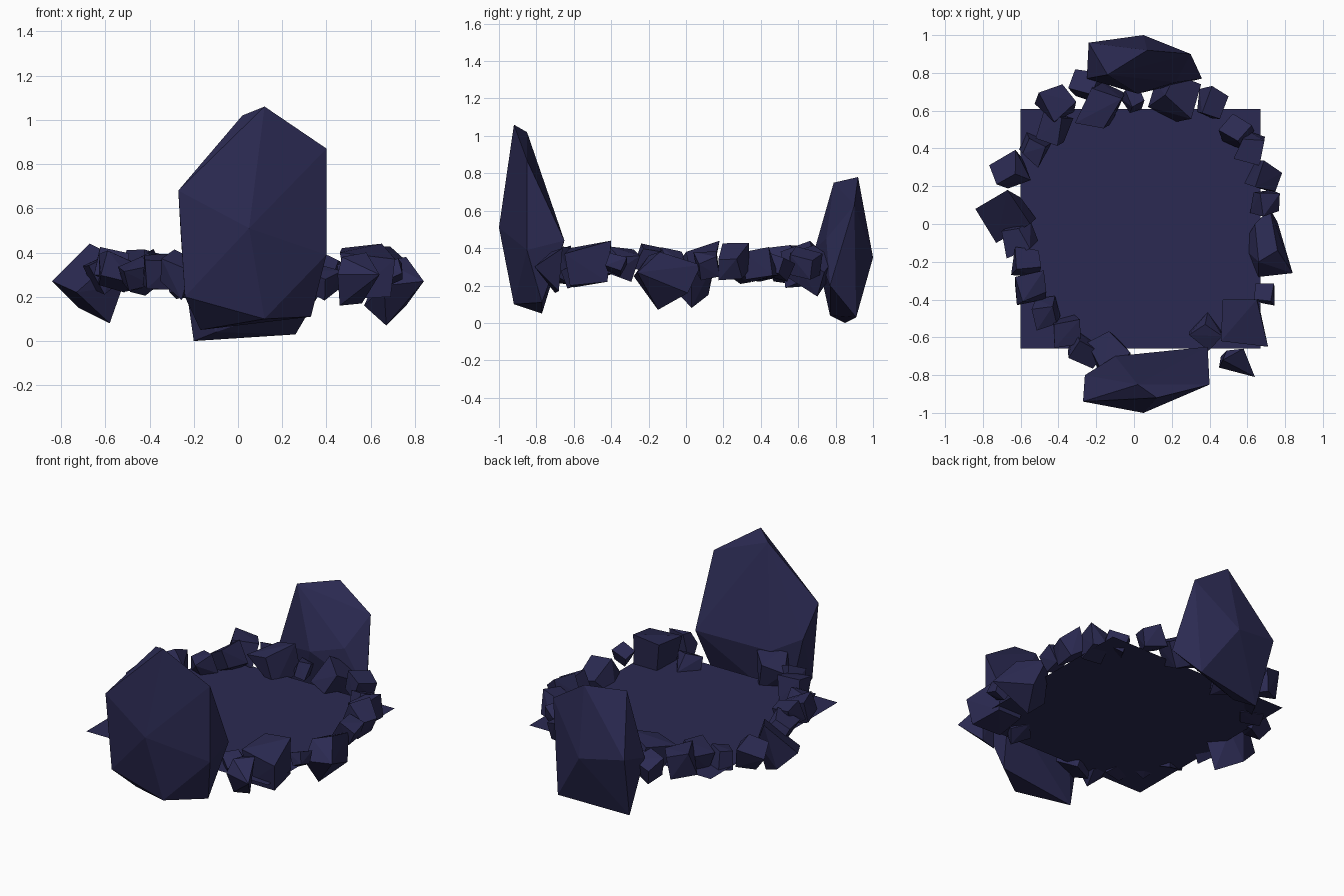
import bpy, bmesh, math, random
from mathutils import Vector, Euler

random.seed(7)

stone = bpy.data.materials.new("dark indigo stone")
stone.diffuse_color = (0.024, 0.023, 0.084, 1)


def finish(name, bm):
    bmesh.ops.recalc_face_normals(bm, faces=bm.faces)
    me = bpy.data.meshes.new(name)
    bm.to_mesh(me)
    bm.free()
    me.materials.append(stone)
    ob = bpy.data.objects.new(name, me)
    bpy.context.collection.objects.link(ob)
    return ob


def hull_rock(name, pts):
    """Faceted boulder: convex hull of a few corner points."""
    bm = bmesh.new()
    for p in pts:
        bm.verts.new(p)
    bmesh.ops.convex_hull(bm, input=bm.verts)
    junk = [v for v in bm.verts if not v.link_faces]
    bmesh.ops.delete(bm, geom=junk, context='VERTS')
    bmesh.ops.dissolve_limit(bm, angle_limit=math.radians(3),
                             verts=bm.verts, edges=bm.edges)
    return finish(name, bm)


def small_rock(name, x, y, z, r, turn):
    """Jittered, tilted cube; turn is its heading in degrees."""
    rot = Euler((random.uniform(-.5, .5), random.uniform(-.5, .5),
                 math.radians(turn))).to_matrix()
    pts = []
    for i in range(8):
        c = Vector((1 if i & 1 else -1, 1 if i & 2 else -1, 1 if i & 4 else -1))
        c = Vector([a * random.uniform(.5, .9) for a in c]) * r * 0.9
        pts.append(rot @ c + Vector((x, y, z)))
    hull_rock(name, pts)


# tall standing slab at the front
hull_rock("front_slab", [
    (-.27, -.94, .68), (.05, -1, .51), (.12, -.92, 1.06), (.02, -.85, 1.02),
    (.40, -.85, .87), (.40, -.85, .39), (.12, -.92, .10), (-.24, -.92, .20),
    (.39, -.65, .44), (-.10, -.70, .42), (-.26, -.80, .50),
    (-.17, -.77, .05), (.33, -.77, .11)])

# shorter standing slab at the back
hull_rock("back_slab", [
    (-.14, .79, .75), (.07, .92, .78), (.30, .90, .63), (.05, 1, .35),
    (-.24, .96, .40), (-.20, .85, 0), (.26, .91, .03), (.36, .77, .20),
    (-.25, .77, .35), (.02, .69, .40), (-.10, .77, .04), (.22, .75, .45)])

# pointed boulders: left, right and front right
hull_rock("left_boulder", [
    (-.84, .08, .27), (-.73, -.10, .22), (-.67, .18, .44), (-.52, .03, .25),
    (-.58, .03, .08), (-.60, .14, .30), (-.72, .12, .15), (-.55, 0, .38)])
hull_rock("right_boulder", [
    (.84, -.26, .27), (.66, -.28, .25), (.67, -.15, .07), (.57, -.12, .16),
    (.76, .01, .16), (.72, .08, .31), (.64, .0, .30), (.66, -.20, .36),
    (.76, -.14, .38)])
hull_rock("front_right_boulder", [
    (.47, -.40, .42), (.65, -.40, .44), (.71, -.65, .37), (.46, -.62, .40),
    (.50, -.42, .22), (.66, -.42, .22), (.69, -.62, .20), (.50, -.60, .19)])
hull_rock("outer_front_right_boulder", [
    (.45, -.76, .30), (.64, -.81, .30), (.58, -.66, .40), (.49, -.67, .38),
    (.46, -.70, .16), (.56, -.68, .17), (.47, -.72, .38)])

# ring of small rocks: x, y, z, radius, heading
ring = [
    (-.17, .63, .30, .15, 65), (-.25, .73, .28, .10, 70),
    (-.41, .64, .32, .11, 30), (-.42, .51, .31, .11, 70),
    (-.53, .40, .29, .09, 60), (-.66, .28, .31, .11, 25),
    (-.61, -.07, .31, .10, 20), (-.57, -.20, .34, .09, 0),
    (-.55, -.34, .32, .10, 15), (-.47, -.47, .30, .09, 10),
    (-.36, -.57, .31, .10, 10), (-.27, -.67, .30, .10, 60),
    (-.13, -.70, .31, .14, 30), (.38, -.58, .27, .09, 40),
    (.70, -.37, .31, .07, 0), (.69, .12, .31, .09, 5),
    (.69, .25, .32, .11, 70), (.62, .40, .31, .10, 75),
    (.55, .49, .30, .09, 55), (.41, .64, .31, .10, 70),
    (.22, .67, .29, .14, 70), (.00, .66, .30, .07, 20)]
for i, rock in enumerate(ring):
    small_rock(f"ring_rock_{i + 1}", *rock)

# flat square sheet inside the ring
bm = bmesh.new()
bm.faces.new([bm.verts.new(p) for p in (
    (-.6, -.66, .245), (.67, -.66, .245), (.67, .61, .245), (-.6, .61, .245))])
finish("inner_sheet", bm)
